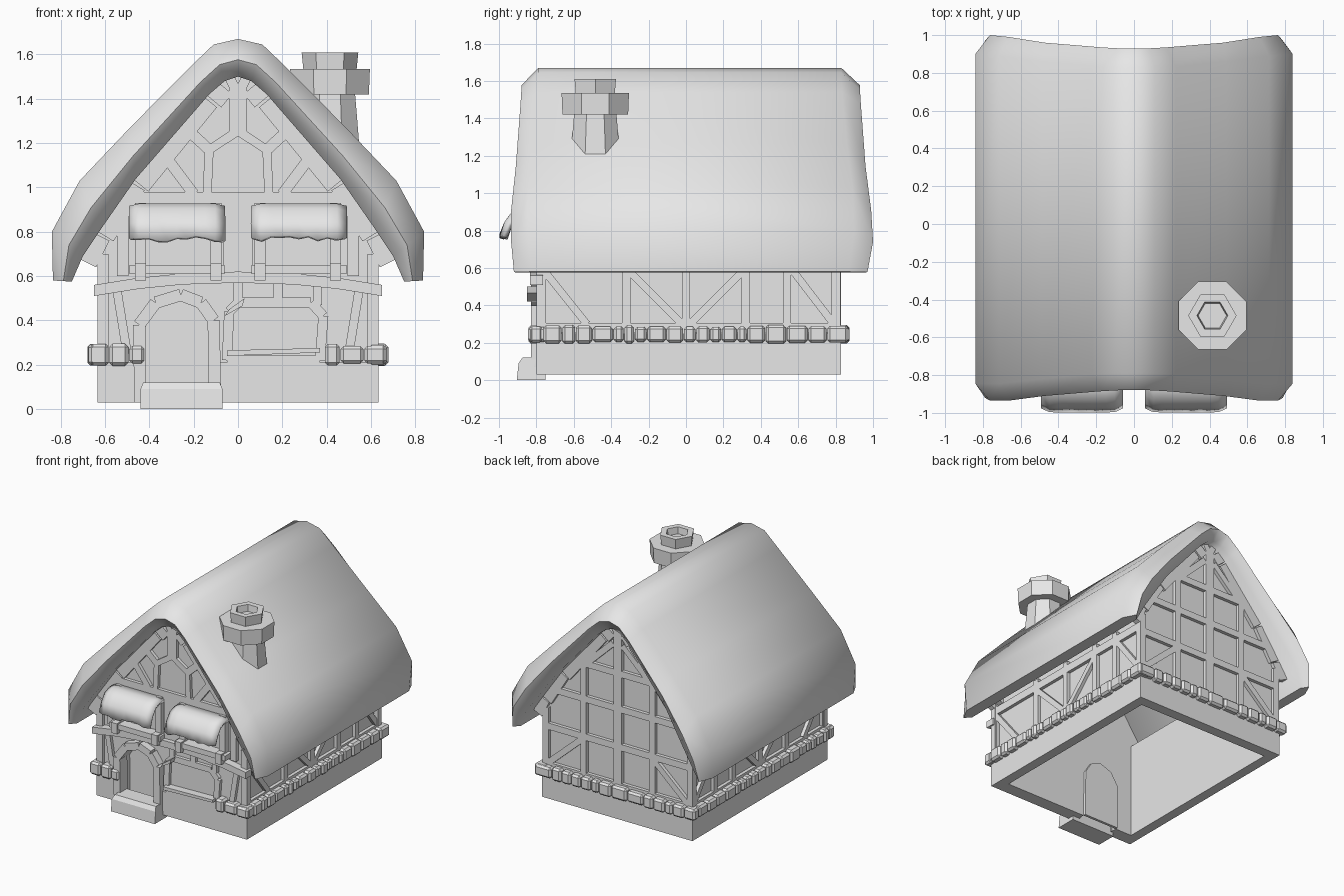
import bpy, bmesh, math, random
from mathutils import Vector, Matrix

random.seed(4)
if "Cube" in bpy.data.objects:
    bpy.data.objects.remove(bpy.data.objects["Cube"])

clay = bpy.data.materials.new("light_grey")
clay.use_nodes = True
clay.diffuse_color = (0.8, 0.8, 0.8, 1)
clay.node_tree.nodes["Principled BSDF"].inputs["Base Color"].default_value = (0.8, 0.8, 0.8, 1)


def finish(name, bm, smooth=None):
    bmesh.ops.recalc_face_normals(bm, faces=bm.faces)
    mesh = bpy.data.meshes.new(name)
    bm.to_mesh(mesh)
    bm.free()
    mesh.materials.append(clay)
    if smooth:
        mesh.shade_smooth()
        mesh.set_sharp_from_angle(angle=math.radians(smooth))
    obj = bpy.data.objects.new(name, mesh)
    bpy.context.collection.objects.link(obj)
    return obj


def prism(bm, pts, axis, a, b):
    """Extrude a 2D outline along x or y, from a to b."""
    def place(p, d):
        return (d, p[0], p[1]) if axis == "x" else (p[0], d, p[1])
    low = [bm.verts.new(place(p, a)) for p in pts]
    high = [bm.verts.new(place(p, b)) for p in pts]
    bm.faces.new(low)
    bm.faces.new(high[::-1])
    for i in range(len(pts)):
        j = (i + 1) % len(pts)
        bm.faces.new((low[i], low[j], high[j], high[i]))


def rect(u0, u1, v0, v1):
    return [(u0, v0), (u1, v0), (u1, v1), (u0, v1)]


def bar(bm, p, q, width, axis, a, b):
    p, q = Vector(p), Vector(q)
    n = (q - p).normalized().orthogonal() * width / 2
    prism(bm, [p - n, q - n, q + n, p + n], axis, a, b)


def mirror(pts):
    return [(-x, z) for x, z in pts[:0:-1]] + pts


# Thatched roof: inner and outer profile lofted along y with rounded ends
outer = [(0, 1.67), (.11, 1.645), (.22, 1.54), (.49, 1.267), (.715, 1.03), (.84, .8), (.835, .58)]
inner = [(0, 1.5), (.06, 1.48), (.13, 1.42), (.46, 1.04), (.62, .81), (.70, .69), (.75, .575)]
front_y = [-.88, -.88, -.885, -.91, -.935, -.935, -.92]
back_y = [.93, .93, .935, .96, .99, 1.0, .97]
bm = bmesh.new()
rings = []
for k in range(-6, 7):
    i, s = abs(k), -1 if k < 0 else 1
    o, n = Vector(outer[i]), Vector(inner[i])
    f, b = front_y[i], back_y[i]
    mid = n.lerp(o, .45)
    steps = [(n, f + .05), (mid, f), (o, f + .09), (o, b - .1), (mid, b), (n, b - .05)]
    rings.append([bm.verts.new((s * p.x, y, p.y)) for p, y in steps])
for r, t in zip(rings, rings[1:]):
    for j in range(6):
        m = (j + 1) % 6
        bm.faces.new((r[j], t[j], t[m], r[m]))
bm.faces.new(rings[0])
bm.faces.new(rings[-1][::-1])
finish("thatched_roof", bm, 62)

# Gable walls; the front one is notched for the doorway
door = [(-.42, .03), (-.425, .36), (-.36, .46), (-.26, .495), (-.18, .46), (-.13, .38), (-.125, .03)]
gable = [(.60, .03), (.60, .66), (.695, .70)] + inner[4::-1]
gable = gable + [(-x, z) for x, z in gable[-2::-1]]
bm = bmesh.new()
prism(bm, gable + door, "y", -.775, -.70)
finish("front_wall", bm)
bm = bmesh.new()
prism(bm, gable, "y", .75, .80)
finish("back_wall", bm)
bm = bmesh.new()
for s in (-1, 1):
    prism(bm, rect(-.775, .80, .03, .75), "x", s * .56, s * .605)
finish("side_walls", bm)
bm = bmesh.new()
prism(bm, door, "y", -.70, -.68)
finish("door", bm)

# Plinth below the stone course
bm = bmesh.new()
for s in (-1, 1):
    prism(bm, rect(-.80, .83, .03, .25), "x", s * .59, s * .635)
for x0, x1 in ((-.635, -.44), (-.1, .635)):
    prism(bm, rect(x0, x1, .03, .21), "y", -.80, -.76)
prism(bm, rect(-.635, .635, .03, .25), "y", .78, .83)
finish("plinth", bm)


# Stone course
def stones(bm, start, end, count, place):
    cuts = [0]
    for _ in range(count):
        cuts.append(cuts[-1] + random.uniform(.6, 1.4))
    for a, b in zip(cuts, cuts[1:]):
        a, b = (start + (end - start) * c / cuts[-1] for c in (a, b))
        size = (b - a - .004, random.uniform(.085, .1), random.uniform(.08, .1))
        cube = bmesh.ops.create_cube(bm, size=1)["verts"]
        for v in cube:
            u, d, h = (c * w for c, w in zip(v.co, size))
            v.co = place((a + b) / 2 + u, d, .245 + h)


bm = bmesh.new()
for s in (-1, 1):
    stones(bm, -.84, .87, 20, lambda u, d, z: (s * .63 + d, u, z))
stones(bm, -.67, .67, 14, lambda u, d, z: (u, .825 + d, z))
for x0, x1 in ((-.67, -.42), (.39, .67)):
    stones(bm, x0, x1, 3, lambda u, d, z: (u, -.795 + d, z))
bmesh.ops.bevel(bm, geom=bm.edges[:], offset=.014, segments=1, affect="EDGES")
finish("stone_course", bm, 30)

# Timbers on the long sides
bm = bmesh.new()
for s in (-1, 1):
    def side(p, q, w=.04):
        bar(bm, p, q, w, "x", s * .59, s * .63)
    for y in (-.77, -.32, 0, .32, .54, .80):
        side((y, .25), (y, .68), .045)
    for y0, y1 in ((-.77, -.53), (-.32, -.02), (.32, .02), (.56, .79)):
        side((y0, .6), (y1, .3))
    side((-.78, .62), (.82, .62), .06)
    side((-.78, .28), (.82, .28), .05)
finish("side_timbers", bm)

# Timbers on both gables, mirrored about the centre
rafters = list(zip(inner[:6], inner[1:6]))
bm = bmesh.new()
for s in (-1, 1):
    def back(p, q, w=.045):
        bar(bm, (s * p[0], p[1]), (s * q[0], q[1]), w, "y", .78, .826)
    for p, q in rafters:
        back((p[0], p[1] - .03), (q[0] - .02, q[1] - .03), .09)
    back((.61, .25), (.61, .72), .05)
    back((.29, .25), (.29, 1.2), .05)
    back((.31, .55), (.60, .29))
    back((.04, 1.36), (.28, 1.13))
    for z, x in ((.28, .6), (.58, .62), (.87, .57), (1.14, .36)):
        back((0, z), (x, z), .05)
prism(bm, rect(-.035, .035, .25, 1.47), "y", .78, .828)
finish("back_timbers", bm)

bm = bmesh.new()
for s in (-1, 1):
    def front(p, q, w=.045, out=-.80):
        bar(bm, (s * p[0], p[1]), (s * q[0], q[1]), w, "y", -.76, out)
    for p, q in rafters:
        front((p[0], p[1] - .03), (q[0] - .02, q[1] - .03), .09)
    front((.61, .25), (.61, .7), .05)
    front((.50, .25), (.55, .56), .04)
    front((0, .945), (.5, .945), .07)
    front((.14, .96), (.13, 1.17), .04)
    front((.13, 1.17), (0, 1.255), .04)
    front((.13, 1.17), (.25, 1.28), .05)
    front((.2, .97), (.35, 1.17), .05)
    front((.52, .6), (.52, .94), .05)
prism(bm, rect(-.04, .04, 1.24, 1.47), "y", -.76, -.80)
prism(bm, rect(-.065, .065, .57, .93), "y", -.76, -.80)
finish("front_timbers", bm)

# Arched beam above the ground floor
top = mirror([(0, .62), (.25, .612), (.45, .592), (.65, .56)])
bm = bmesh.new()
prism(bm, top + [(x, z - .05) for x, z in top[::-1]], "y", -.835, -.765)
finish("floor_beam", bm)

# Doorway surround, ground floor window frame, sill and door bracket
bm = bmesh.new()
arch = [(x + (x + .275) * .14, z + (.02 if z > .3 else 0)) for x, z in door]
for p, q in zip(arch, arch[1:]):
    bar(bm, p, q, .055, "y", -.83, -.74)
finish("door_surround", bm)
bm = bmesh.new()
frame = [(-.05, .22), (-.04, .44), (.0, .48), (.33, .48), (.385, .42), (.37, .22)]
for p, q in zip(frame, frame[1:] + frame[:1]):
    bar(bm, p, q, .045, "y", -.80, -.76)
for x in (.0, .18, .36):
    bar(bm, (x, .47), (x, .59), .04, "y", -.80, -.76)
finish("shop_window_frame", bm)
bm = bmesh.new()
prism(bm, [(-.05, .24), (.37, .255), (.37, .275), (-.05, .265)], "y", -.835, -.76)
finish("shop_window_sill", bm)
bm = bmesh.new()
prism(bm, [(-.06, .42), (.02, .465), (.03, .5), (-.04, .45)], "y", -.85, -.78)
finish("door_bracket", bm)

# Upper windows with sill, brackets and cloth awning
for side_name, s in (("left", 1), ("right", -1)):
    bm = bmesh.new()
    for x in (.10, .44):
        prism(bm, rect(s * x - .025, s * x + .025, .62, .93), "y", -.82, -.76)
        prism(bm, rect(s * x - .025, s * x + .025, .58, .66), "y", -.87, -.76)
    prism(bm, rect(s * .275 - .215, s * .275 + .215, .61, .65), "y", -.855, -.76)
    finish(side_name + "_window_frame", bm)

    bm = bmesh.new()
    curve = [(-.77, .915), (-.87, .915), (-.92, .895), (-.96, .84), (-.985, .77)]
    columns = []
    for c in range(11):
        t = c / 5 - 1
        edge = .02 if abs(t) == 1 else 0
        drop = random.uniform(-.015, .012)
        columns.append([bm.verts.new((s * .275 + t * (.205 if i == 0 else .212), y + edge,
                                      z - edge * .5 + drop * (i == 4)))
                        for i, (y, z) in enumerate(curve)])
    for r, t in zip(columns, columns[1:]):
        for i in range(4):
            bm.faces.new((r[i], r[i + 1], t[i + 1], t[i]))
    awning = finish(side_name + "_awning", bm, 60)
    cloth = awning.modifiers.new("thickness", "SOLIDIFY")
    cloth.thickness = .025
    cloth.offset = 0

# Door step
bm = bmesh.new()
prism(bm, [(-.905, 0), (-.895, .09), (-.875, .12), (-.75, .12), (-.75, 0)], "x", -.44, -.07)
for v in bm.verts:
    if v.co.z > .1:
        v.co.x += .012 if v.co.x < -.2 else -.012
finish("door_step", bm)


# Chimney
def lathe(name, sides, profile, turn=0):
    bm = bmesh.new()
    loops = []
    for r, z in profile:
        angles = [turn + math.tau * i / sides for i in range(sides)]
        loops.append([bm.verts.new((.415 + r * math.cos(a), -.485 + r * math.sin(a), z)) for a in angles])
    for lo, hi in zip(loops, loops[1:]):
        for i in range(sides):
            j = (i + 1) % sides
            bm.faces.new((lo[i], lo[j], hi[j], hi[i]))
    bm.faces.new(loops[0][::-1])
    bm.faces.new(loops[-1])
    return finish(name, bm, 35)


lathe("chimney_shaft", 8, [(.15, 1.1), (.138, 1.25), (.122, 1.43)], math.pi / 8)
lathe("chimney_collar", 8, [(.19, 1.42), (.195, 1.535)], math.pi / 8)
lathe("chimney_cap", 6, [(.12, 1.53), (.128, 1.61), (.082, 1.61), (.075, 1.56)])
